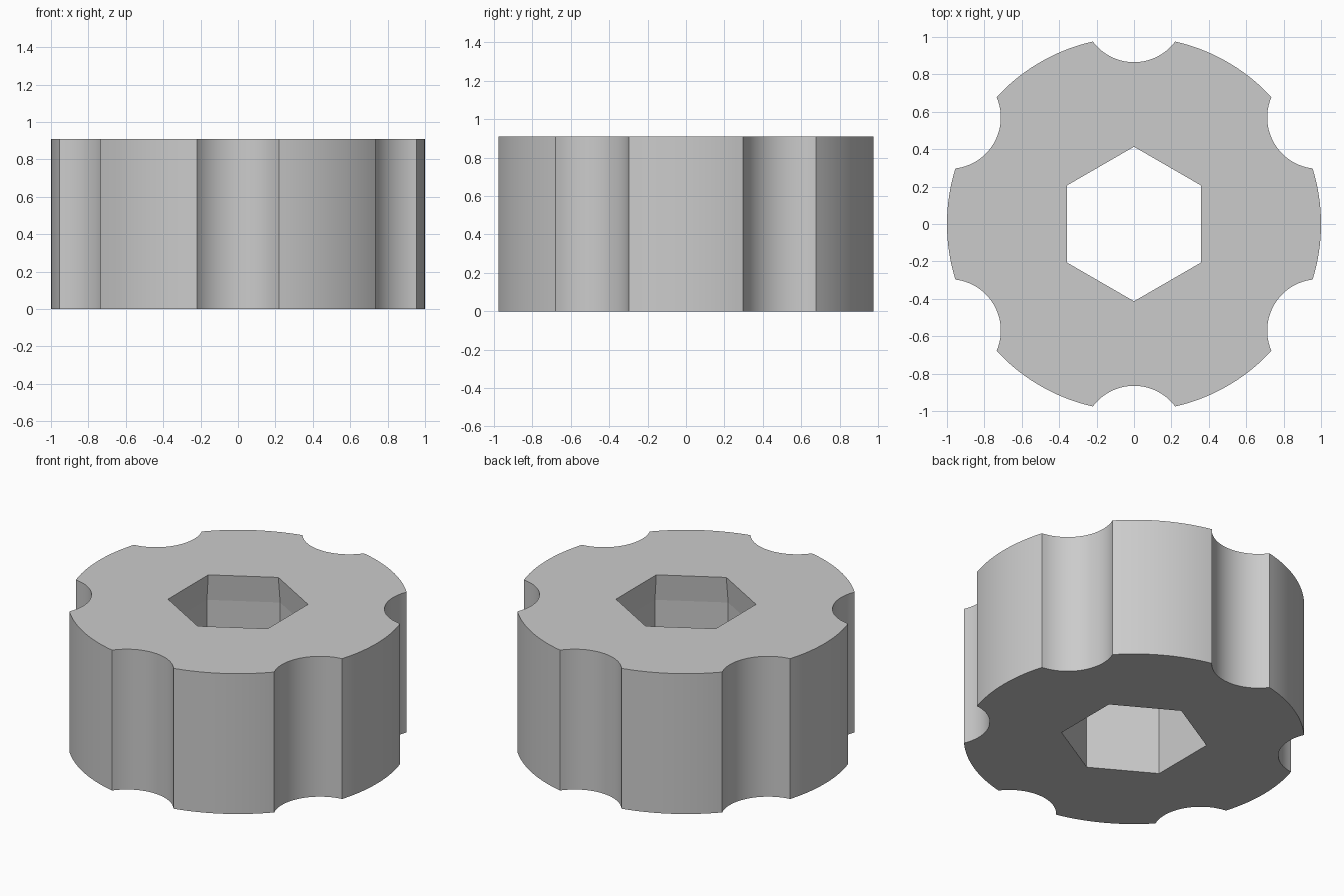
import bpy, bmesh
from math import sin, cos, asin, atan2, pi, radians

cube = bpy.data.objects.get("Cube")
if cube:
    bpy.data.objects.remove(cube, do_unlink=True)

HEIGHT = 0.91
LOBES = 6
NOTCH_HALF = 0.22       # half the notch width at the rim
NOTCH_RADIUS = 0.275
NOTCH_CENTRE = 1.14
STEPS = 20


def material(name, value):
    m = bpy.data.materials.new(name)
    m.use_nodes = True
    colour = (value, value, value, 1)
    m.diffuse_color = colour
    m.node_tree.nodes["Principled BSDF"].inputs["Base Color"].default_value = colour
    return m


def knob_outline():
    """Round rim with a scooped notch at every sixth of a turn."""
    half = asin(NOTCH_HALF)
    sweep = atan2(NOTCH_HALF, NOTCH_CENTRE - cos(half))
    points = []
    for k in range(LOBES):
        turn = radians(30) + k * 2 * pi / LOBES
        for i in range(STEPS):                       # notch
            a = -sweep + 2 * sweep * i / STEPS
            x = NOTCH_CENTRE - NOTCH_RADIUS * cos(a)
            y = NOTCH_RADIUS * sin(a)
            points.append((x * cos(turn) - y * sin(turn),
                           x * sin(turn) + y * cos(turn)))
        for i in range(STEPS):                       # rim
            a = turn + half + (pi / 3 - 2 * half) * i / STEPS
            points.append((cos(a), sin(a)))
    return points


def hexagon(radius):
    return [(radius * cos(radians(30 + 60 * k)), radius * sin(radians(30 + 60 * k)))
            for k in range(6)]


bm = bmesh.new()


def ring(points, z):
    return [bm.verts.new((x, y, z)) for x, y in points]


def walls(low, high, smooth):
    n = len(low)
    for i in range(n):
        j = (i + 1) % n
        bm.faces.new((low[i], low[j], high[j], high[i])).smooth = smooth


def loop_edges(verts):
    return [bm.edges.get((verts[i - 1], verts[i])) for i in range(len(verts))]


# Outer wall
outline = knob_outline()
outer_low, outer_high = ring(outline, 0), ring(outline, HEIGHT)
walls(outer_low, outer_high, True)

# Hexagonal bore, straight below and narrowing towards the top
bore_low, bore_mid = ring(hexagon(0.432), 0), ring(hexagon(0.432), 0.74)
bore_high = ring(hexagon(0.413), HEIGHT)
walls(bore_mid, bore_low, False)
walls(bore_high, bore_mid, False)

# Flat end faces around the bore
for outer, inner in ((outer_low, bore_low), (outer_high, bore_high)):
    bmesh.ops.triangle_fill(bm, use_beauty=True,
                            edges=loop_edges(outer) + loop_edges(inner))

bmesh.ops.recalc_face_normals(bm, faces=bm.faces)
for e in bm.edges:
    e.smooth = e.calc_face_angle(0) < radians(20)

mesh = bpy.data.meshes.new("notched_knob")
bm.to_mesh(mesh)
bm.free()
mesh.materials.append(material("light grey", 0.6))
knob = bpy.data.objects.new("notched_knob", mesh)
bpy.context.collection.objects.link(knob)
